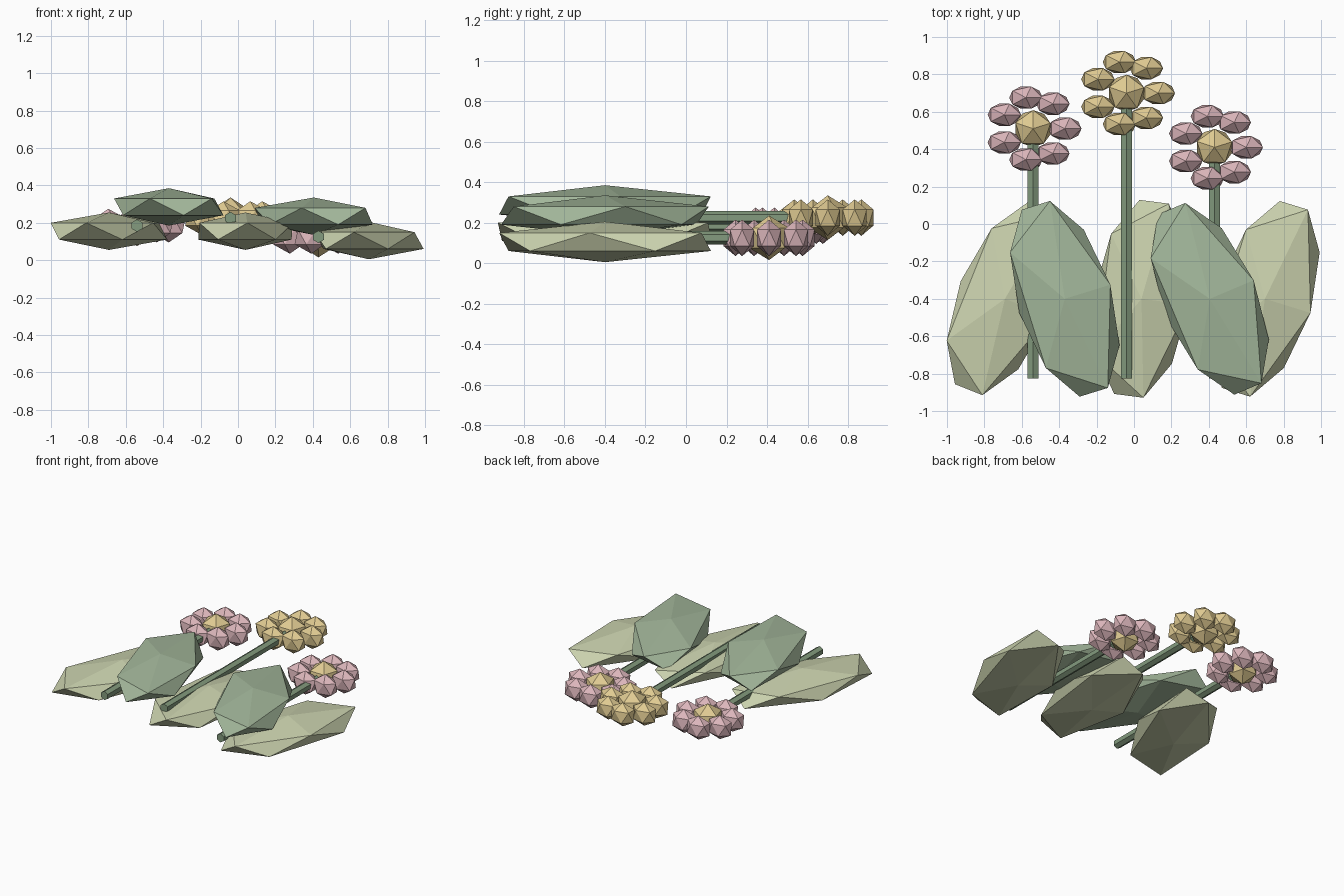
import bpy, math

if "Cube" in bpy.data.objects:
    bpy.data.objects.remove(bpy.data.objects["Cube"])


def material(name, rgb):
    m = bpy.data.materials.new(name)
    m.diffuse_color = (*rgb, 1)
    m.use_nodes = True
    m.node_tree.nodes["Principled BSDF"].inputs["Base Color"].default_value = m.diffuse_color
    return m


LIGHT = material("light_leaf_green", (0.59, 0.64, 0.42))
DARK = material("dark_leaf_green", (0.37, 0.48, 0.33))
STEM = material("stem_green", (0.23, 0.33, 0.21))
PINK = material("pink", (0.72, 0.47, 0.50))
YELLOW = material("yellow", (0.75, 0.60, 0.29))


def faceted_blob(name, loc, scale, turn, mat):
    """Icosahedron stretched to a leaf, petal or flower heart."""
    bpy.ops.mesh.primitive_ico_sphere_add(subdivisions=1, radius=1, location=loc,
                                          rotation=(0, 0, turn))
    ob = bpy.context.object
    ob.name = name
    ob.scale = scale
    ob.data.materials.append(mat)
    return ob


# Leaves: x, z, turn, material
leaves = [(-0.69, 0.155, -0.38, LIGHT), (0.04, 0.155, -0.13, LIGHT),
          (0.70, 0.105, -0.30, LIGHT), (-0.37, 0.285, 0.30, DARK),
          (0.405, 0.235, 0.40, DARK)]
for x, z, turn, mat in leaves:
    faceted_blob("leaf", (x, -0.4, z), (0.285, 0.615, 0.10), turn, mat)

# Flowers: centre and petal material
flowers = [((-0.54, 0.51, 0.185), PINK), ((-0.04, 0.70, 0.225), YELLOW),
           ((0.43, 0.41, 0.125), PINK)]
STEM_END = -0.825
for (x, y, z), mat in flowers:
    # Six-sided stem lying along y, ending inside the flower
    bpy.ops.mesh.primitive_cylinder_add(vertices=6, radius=0.033, depth=y - STEM_END,
                                        location=(x, (y + STEM_END) / 2, z),
                                        rotation=(math.pi / 2, 0, 0))
    stem = bpy.context.object
    stem.name = "stem"
    stem.data.materials.append(STEM)
    # Heart and a ring of seven petals
    faceted_blob("flower_heart", (x, y, z), (0.11, 0.11, 0.11), 0.3, YELLOW)
    for k in range(7):
        a = k * math.tau / 7
        faceted_blob("petal", (x + 0.17 * math.cos(a), y + 0.17 * math.sin(a), z),
                     (0.10, 0.07, 0.09), 0, mat)
